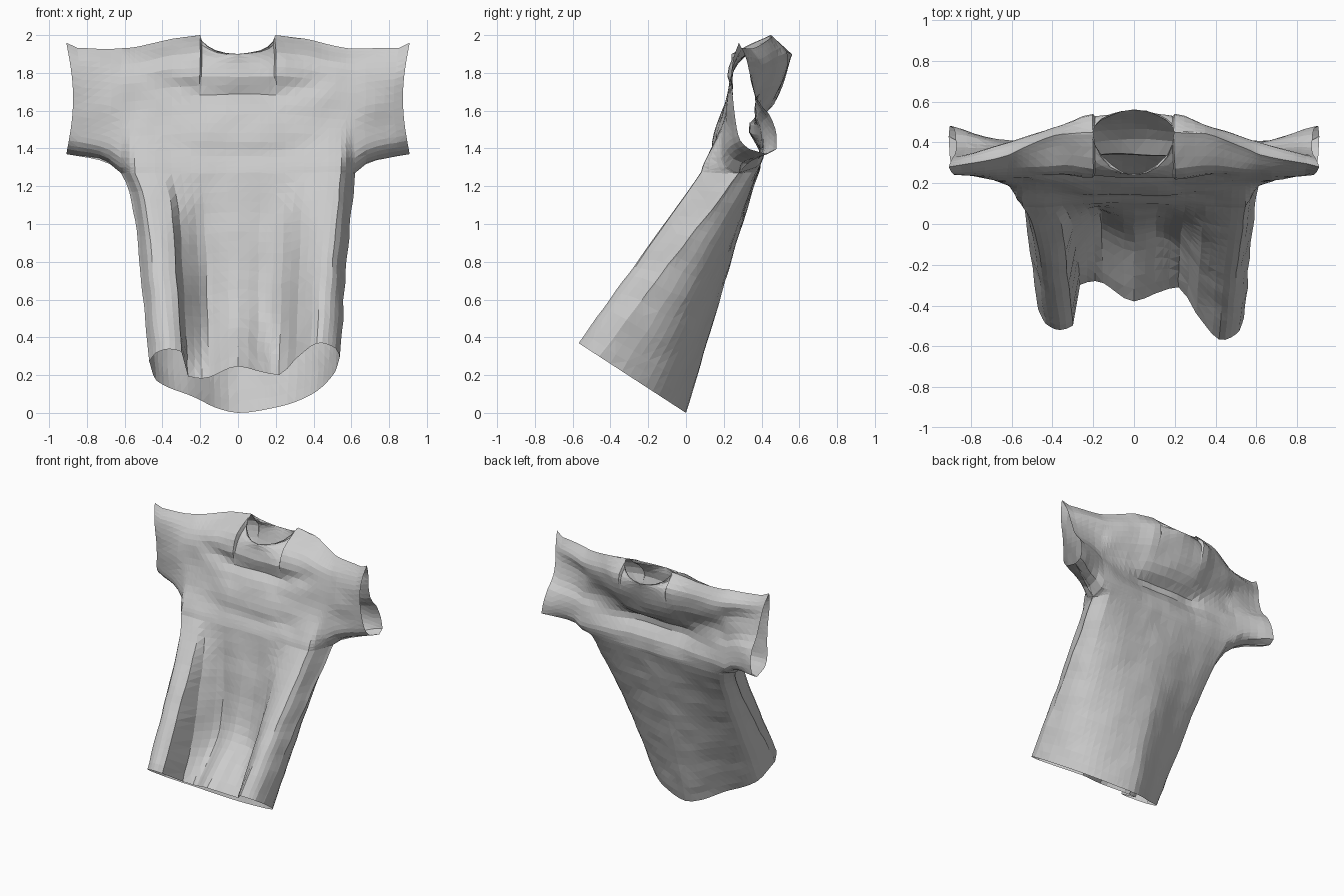
import bpy, bmesh, math
from mathutils import Vector, noise

old = bpy.data.objects.get("Cube")
if old:
    bpy.data.objects.remove(old, do_unlink=True)


def smooth(keys, values, x):
    """Smooth lookup through the keys without overshoot."""
    n = len(keys) - 1
    x = min(max(x, keys[0]), keys[n])
    i = next(k for k in range(n) if x <= keys[k + 1])

    def secant(k):
        return (values[k + 1] - values[k]) / (keys[k + 1] - keys[k])

    def slope(k):
        if k == 0 or k == n:
            return secant(min(k, n - 1))
        a, b = secant(k - 1), secant(k)
        return 2 * a * b / (a + b) if a * b > 0 else 0

    h = keys[i + 1] - keys[i]
    f = (x - keys[i]) / h
    ease = f * f * (3 - 2 * f)
    bend = h * f * (1 - f) * ((1 - f) * slope(i) - f * slope(i + 1))
    return values[i] + ease * (values[i + 1] - values[i]) + bend


def mirrored(rows):
    return rows[:0:-1] + rows


# Depth of the chest and upper back, from the underarm up to the shoulder seam
ARMPIT, CUFF, UNDERARM_Z, NECK = 0.62, 0.9, 1.27, 0.2
HEIGHTS = [0, .05, .15, .33, .48, .7, .85, 1]
HALF = [0, NECK, .35, .55, ARMPIT, CUFF]
COLUMNS = [-x for x in HALF[:0:-1]] + HALF
CHEST = mirrored([
    [.10, .11, .125, .16, .19, .22, .24, .24],
    [.10, .11, .125, .16, .2, .22, .25, .45],
    [.09, .10, .13, .17, .2, .23, .27, .44],
    [.08, .09, .12, .18, .21, .23, .26, .37],
    [.28, .22, .19, .2, .21, .23, .26, .34],
    [.43, .33, .28, .26, .25, .24, .25, .28],
])
BACK = mirrored([
    [.38, .39, .39, .33, .46, .52, .54, .56],
    [.38, .39, .39, .33, .44, .52, .54, .45],
    [.38, .39, .40, .36, .38, .47, .49, .44],
    [.37, .39, .41, .39, .36, .40, .42, .37],
    [.28, .38, .41, .40, .37, .37, .40, .34],
    [.43, .48, .48, .45, .38, .34, .32, .28],
])

# Depth of the hem across the body, with the deep front folds
HEM_FRONT_S = [-1, -.92, -.78, -.64, -.57, -.4, 0, .2, .4, .58, .8, .95, 1]
HEM_FRONT_Y = [-.42, -.49, -.52, -.5, -.3, -.28, -.38, -.34, -.31, -.45, -.57, -.53, -.46]
HEM_BACK_S = [-1, -.93, -.5, -.2, 0, .4, .7, .95, 1]
HEM_BACK_Y = [-.42, -.27, -.13, -.03, 0, -.05, -.14, -.33, -.46]


def upper_point(x, w, table):
    """Point on the chest or back; w runs from the underarm to the shoulder."""
    a = abs(x)
    y = smooth(COLUMNS, [smooth(HEIGHTS, row, w) for row in table], x)
    low = smooth([ARMPIT, .7, CUFF], [UNDERARM_Z, 1.33, 1.37], a)
    high = smooth([NECK, .35, ARMPIT, .83, CUFF], [2.0, 1.98, 1.93, 1.93, 1.96], a)
    z = low + w * (high - low)
    # Round collar opening, fading out below the rim
    if a < NECK:
        arc = math.sqrt(1 - (a / NECK) ** 2)
        rim = .45 + arc * (-.21 if table is CHEST else .11)
        y += (rim - y) * w ** 8
        z -= .1 * arc * w ** 8
    if table is CHEST:
        # Hanging drape folds below the collar
        spread = max(0, 1 - (x / .5) ** 2)
        for level, depth in ((1.69, .045), (1.37, .015)):
            y += depth * spread * math.exp(-((z - level - .3 * x * x) / .05) ** 2)
    # Cuffs pinch in slightly halfway up
    flare = max(0, a - ARMPIT) / (CUFF - ARMPIT)
    return Vector((x * (1 + flare * (.01 - .04 * math.sin(math.pi * w))), y, z))


def lower_point(s, t, front):
    """Point on the body tube; t runs from the underarm to the slanted hem."""
    top = upper_point(s * ARMPIT, 0, CHEST if front else BACK)
    hem_y = smooth(HEM_FRONT_S, HEM_FRONT_Y, s) if front else smooth(HEM_BACK_S, HEM_BACK_Y, s)
    half = smooth([0, .12, .3, 1], [.62, .57, .54, .47] if s < 0 else [.62, .61, .59, .54], t)
    p = top.lerp(Vector((0, hem_y, -.65 * hem_y)), t)
    p.x = s * half
    # The belly hangs back between the two big folds, then flares at the hem
    if front:
        hollow = smooth([-.62, -.45, -.3, .15, .58], [0, .6, 1, 1, 0], s)
        p.y += hollow * smooth([0, .27, .7, 1], [0, .08, .18, 0], t)
    return p


def add_sheet(bm, point, us, vs, flip):
    """Grid of faces over the given parameters."""
    grid = [[bm.verts.new(point(u, v)) for u in us] for v in vs]
    for j in range(len(vs) - 1):
        for i in range(len(us) - 1):
            loop = [grid[j][i], grid[j][i + 1], grid[j + 1][i + 1], grid[j + 1][i]]
            bm.faces.new(loop[::-1] if flip else loop)


def eased(start, end, count):
    """Steps that get denser towards the end."""
    return [start + (end - start) * math.sin(math.pi / 2 * k / count) for k in range(1, count + 1)]


# Columns are denser at the collar corners and side seams
body_half = eased(0, NECK, 5) + eased(NECK, ARMPIT, 13)
sleeve = [ARMPIT + (CUFF - ARMPIT) * j / 5 for j in range(1, 6)]


def both_sides(xs):
    return [-x for x in reversed(xs)] + [0] + xs


upper_x = both_sides(body_half + sleeve)
body_s = [x / ARMPIT for x in both_sides(body_half)]
upper_w = [(1 - math.cos(math.pi * k / 22)) / 2 for k in range(23)]
lower_t = [k / 20 for k in range(21)]

bm = bmesh.new()
for front in (True, False):
    table = CHEST if front else BACK
    add_sheet(bm, lambda x, w: upper_point(x, w, table), upper_x, upper_w, not front)
    add_sheet(bm, lambda s, t: lower_point(s, t, front), body_s, lower_t, front)
bmesh.ops.remove_doubles(bm, verts=bm.verts, dist=0.0015)

# Slight crumple in the cloth, then facets
for v in bm.verts:
    if not v.is_boundary:
        v.co += noise.noise_vector(v.co * 7) * .008
bmesh.ops.triangulate(bm, faces=bm.faces, quad_method='SHORT_EDGE')

mesh = bpy.data.meshes.new("shirt")
bm.to_mesh(mesh)
bm.free()
shirt = bpy.data.objects.new("shirt", mesh)
bpy.context.collection.objects.link(shirt)

# Plain cloth colour
cloth = bpy.data.materials.new("light grey cloth")
cloth.use_nodes = True
grey = (.6, .6, .6, 1)
cloth.diffuse_color = grey
cloth.node_tree.nodes["Principled BSDF"].inputs["Base Color"].default_value = grey
mesh.materials.append(cloth)
